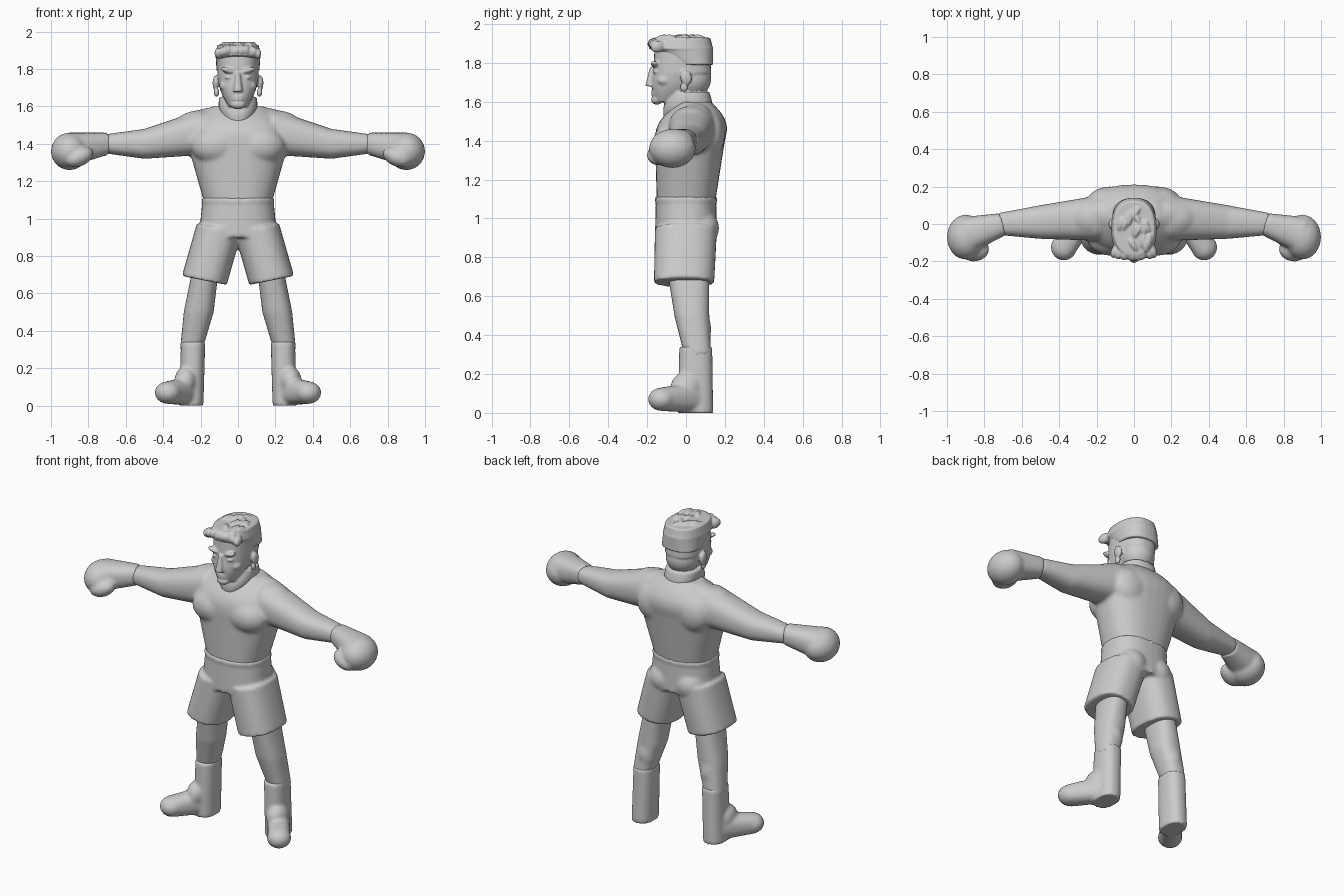
import bpy, bmesh, math, random
from mathutils import Vector, Matrix, Euler

random.seed(4)
cube = bpy.data.objects.get("Cube")
if cube:
    bpy.data.objects.remove(cube, do_unlink=True)

GREY = (0.6, 0.6, 0.6, 1)
clay = bpy.data.materials.new("plain_grey")
clay.use_nodes = True
clay.diffuse_color = GREY
clay.node_tree.nodes["Principled BSDF"].inputs["Base Color"].default_value = GREY

SEGMENTS = 32
STEPS = 8
UP = Vector((0, 0, 1))


def mirror_matrix(side):
    return Matrix.Diagonal((side, 1, 1, 1))


def rounded(value, squareness):
    return math.copysign(abs(value) ** (2 / squareness), value)


def form(bm, start, end, size_start, size_end, swell=0, tilt=0, side=1, squareness=2.4):
    """Tapered solid between two joints; sizes are half width and half depth."""
    start, end = Vector(start), Vector(end)
    size_start, size_end = Vector(size_start), Vector(size_end)
    direction = end - start
    upright = abs(direction.z) > max(abs(direction.x), abs(direction.y))
    if upright:
        across, deep = Vector((1, 0, tilt)), Vector((0, 1, 0))
    else:
        across, deep = UP.cross(direction).normalized(), UP
    rings = []
    for step in range(STEPS + 1):
        t = step / STEPS
        centre = start.lerp(end, t)
        size = size_start.lerp(size_end, t)
        bulge = swell * math.sin(math.pi * t)
        ring = []
        for k in range(SEGMENTS):
            angle = math.tau * k / SEGMENTS
            u = rounded(math.cos(angle), squareness) * (size.x + bulge)
            v = rounded(math.sin(angle), squareness) * (size.y + bulge)
            ring.append(bm.verts.new(mirror_matrix(side) @ (centre + across * u + deep * v)))
        rings.append(ring)
    for lower, upper in zip(rings, rings[1:]):
        for k in range(SEGMENTS):
            bm.faces.new((lower[k - 1], lower[k], upper[k], upper[k - 1]))
    bm.faces.new(rings[0][::-1])
    bm.faces.new(rings[-1])


def ball(bm, centre, radii, turn=(0, 0, 0), side=1):
    """Ellipsoid used for muscles, features and tufts."""
    place = (mirror_matrix(side) @ Matrix.Translation(centre)
             @ Euler(turn).to_matrix().to_4x4() @ Matrix.Diagonal((*radii, 1)))
    bmesh.ops.create_uvsphere(bm, u_segments=24, v_segments=16, radius=1, matrix=place)


def finish(bm, name, voxel, smoothing):
    """Fuse the overlapping forms into one soft sculpted skin."""
    bmesh.ops.recalc_face_normals(bm, faces=bm.faces)
    mesh = bpy.data.meshes.new(name)
    bm.to_mesh(mesh)
    bm.free()
    mesh.materials.append(clay)
    part = bpy.data.objects.new(name, mesh)
    bpy.context.collection.objects.link(part)
    fuse = part.modifiers.new("fuse", "REMESH")
    fuse.mode = "VOXEL"
    fuse.voxel_size = voxel
    fuse.use_smooth_shade = True
    soften = part.modifiers.new("soften", "SMOOTH")
    soften.factor = 0.5
    soften.iterations = smoothing


SIDES = {"left": 1, "right": -1}
BODY_DETAIL, FACE_DETAIL = 0.01, 0.006

# torso: rib cage, yoke, chest, shoulder blades, sloping neck muscles and bare arms
waist, chest, collar = (0, 0, 1.08), (0, .02, 1.4), (0, .05, 1.6)
shoulder, elbow, wrist = (.2, .03, 1.46), (.5, .01, 1.4), (.72, 0, 1.4)
bm = bmesh.new()
form(bm, waist, chest, (.18, .15), (.27, .18))
form(bm, chest, collar, (.27, .18), (.14, .08), swell=.04)
for side in SIDES.values():
    ball(bm, (.12, -.08, 1.39), (.13, .09, .1), side=side)
    ball(bm, (.13, .12, 1.43), (.12, .08, .12), side=side)
    ball(bm, (.17, .05, 1.53), (.14, .08, .06), (0, .2, 0), side)
    ball(bm, shoulder, (.16, .12, .12), side=side)
    form(bm, shoulder, elbow, (.12, .12), (.09, .08), side=side)
    form(bm, elbow, wrist, (.09, .08), (.06, .05), side=side)
finish(bm, "torso_and_arms", BODY_DETAIL, smoothing=9)

# trunks: hips, waistband, seat and flared legs with slanted hems
bm = bmesh.new()
form(bm, (0, 0, .9), (0, 0, 1.1), (.21, .16), (.19, .155))
form(bm, (0, 0, 1.09), (0, 0, 1.11), (.195, .16), (.195, .16))
for side in SIDES.values():
    form(bm, (.18, -.01, .67), (.1, 0, .95), (.12, .155), (.12, .16), tilt=.2, side=side)
    ball(bm, (.09, .07, .95), (.1, .1, .1), side=side)
finish(bm, "trunks", BODY_DETAIL, smoothing=4)

hip, knee, ankle = (.17, .01, .75), (.21, .03, .5), (.25, .06, .3)
heel, toe = (.25, .05, .08), (.375, -.125, .07)
knuckles = (.9, -.06, 1.37)
for label, side in SIDES.items():
    # bare leg with kneecap and calf
    bm = bmesh.new()
    form(bm, hip, knee, (.07, .11), (.08, .09), side=side)
    form(bm, knee, ankle, (.08, .09), (.06, .07), side=side)
    ball(bm, (.2, -.03, .58), (.05, .04, .06), side=side)
    ball(bm, (.22, .07, .43), (.06, .06, .1), side=side)
    finish(bm, label + "_leg", BODY_DETAIL, smoothing=6)

    # ankle boot turned outward, with rounded toe and instep
    bm = bmesh.new()
    form(bm, (.25, .05, 0), (.24, .05, .34), (.065, .09), (.065, .085), side=side)
    form(bm, heel, toe, (.065, .08), (.065, .06), side=side)
    ball(bm, toe, (.07, .07, .06), side=side)
    ball(bm, (.28, 0, .13), (.06, .08, .08), side=side)
    finish(bm, label + "_boot", BODY_DETAIL, smoothing=4)

    # padded glove with cuff, fist and thumb
    bm = bmesh.new()
    form(bm, (.7, 0, 1.4), knuckles, (.06, .06), (.1, .09), side=side)
    ball(bm, (.9, -.07, 1.36), (.1, .12, .1), side=side)
    ball(bm, (.85, -.14, 1.33), (.08, .06, .05), (0, .4, -.2), side)
    finish(bm, label + "_glove", BODY_DETAIL, smoothing=3)

# head: neck, jaw, skull, nape and nose
jaw, temple, crown = (0, -.1, 1.6), (0, -.02, 1.75), (0, -.02, 1.9)
bm = bmesh.new()
form(bm, (0, 0, 1.5), (0, .02, 1.65), (.06, .11), (.1, .1), swell=.02)
form(bm, jaw, temple, (.05, .06), (.11, .15), swell=.01)
form(bm, temple, crown, (.11, .15), (.11, .14))
ball(bm, (0, .03, 1.72), (.1, .1, .1))
form(bm, (0, -.18, 1.68), (0, -.17, 1.78), (.025, .03), (.012, .015))

# face: chin, lips, frowning brows, eyes, cheekbones and ears
ball(bm, (0, -.15, 1.61), (.04, .03, .025))
for height in (1.638, 1.652):
    ball(bm, (0, -.16, height), (.035, .02, .007))
for side in SIDES.values():
    ball(bm, (.05, -.155, 1.79), (.045, .025, .015), (0, -.3, -.3), side)
    ball(bm, (.05, -.15, 1.755), (.022, .02, .01), side=side)
    ball(bm, (.065, -.11, 1.71), (.035, .04, .03), side=side)
    ball(bm, (.12, 0, 1.725), (.016, .03, .04), (.2, 0, 0), side)
    ball(bm, (.115, -.01, 1.675), (.014, .02, .025), side=side)
finish(bm, "head", FACE_DETAIL, smoothing=3)

# hair: shaved back, flat crown, arched fringe and loose tufts
bm = bmesh.new()
form(bm, (0, .04, 1.79), (0, -.02, 1.88), (.115, .1), (.12, .16))
form(bm, (0, -.025, 1.87), (0, -.02, 1.93), (.123, .165), (.11, .145))
for lock in range(-4, 5):
    x = lock / 40
    drop = 1.6 * x * x
    ball(bm, (x, drop - .16, 1.9 - drop), (.022, .04, .03),
         (random.uniform(-.3, .3), 0, random.uniform(-.5, .5)))
for tuft in range(16):
    spot = (random.uniform(-.08, .08), random.uniform(-.13, .08), 1.928)
    ball(bm, spot, (.016, .04, .018), (0, 0, random.uniform(-.7, .7)))
finish(bm, "hair", FACE_DETAIL, smoothing=2)
